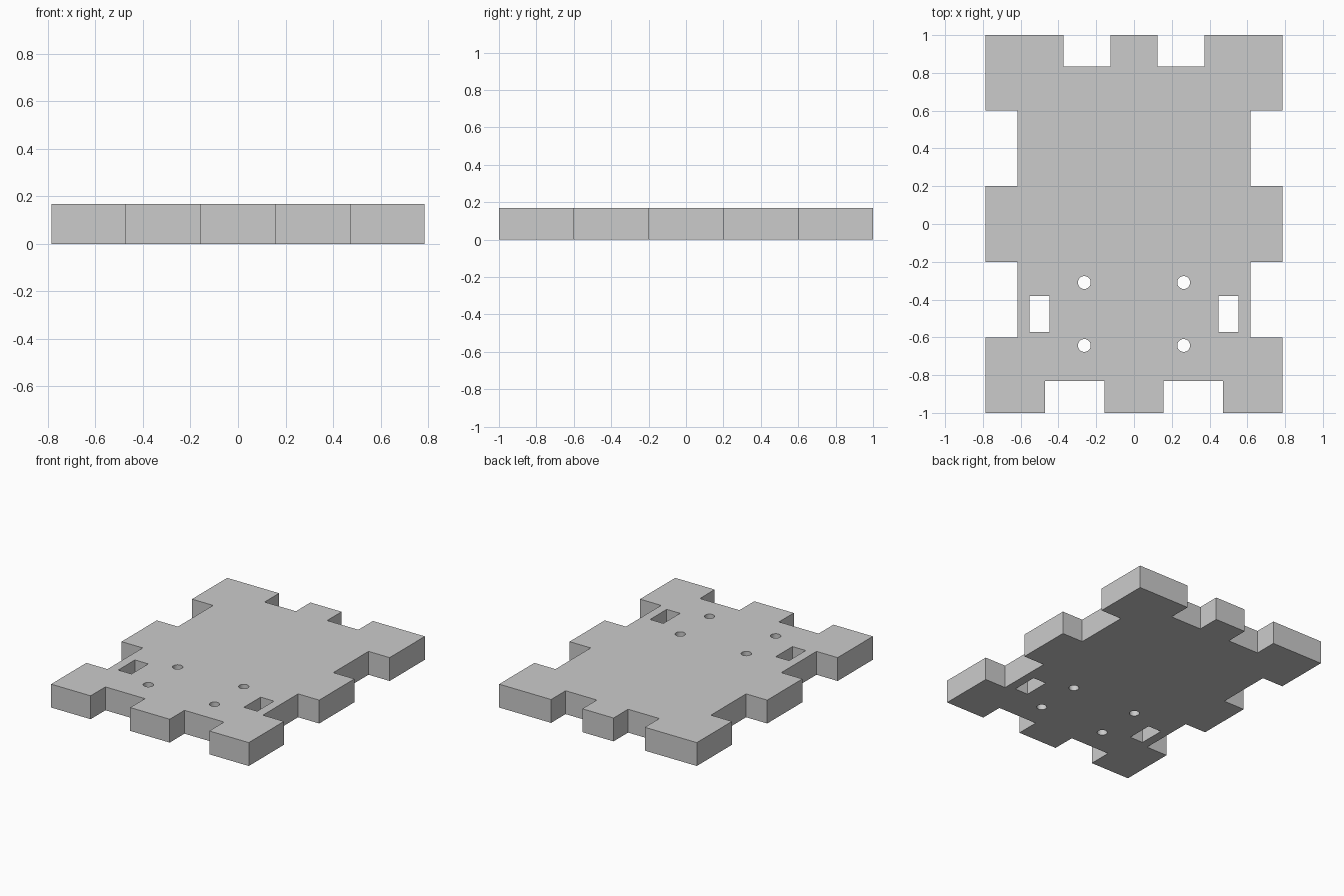
import bpy, bmesh
from math import cos, sin, pi

if "Cube" in bpy.data.objects:
    bpy.data.objects.remove(bpy.data.objects["Cube"])

T = 0.168             # plate thickness, also the depth of the finger notches
W, L = 0.786, 1.0     # half width and half length

curve = bpy.data.curves.new("finger_jointed_plate", 'CURVE')
curve.dimensions = '2D'
curve.fill_mode = 'BOTH'
curve.extrude = T / 2


def add_loop(points):
    spline = curve.splines.new('POLY')
    spline.points.add(len(points) - 1)
    for p, (x, y) in zip(spline.points, points):
        p.co = (x, y, 0, 1)
    spline.use_cyclic_u = True


# Outline: right half from front to back, then mirrored
half = [(0.157, -L), (0.157, -L + T), (0.472, -L + T), (0.472, -L),
        (W, -L), (W, -0.6), (W - T, -0.6), (W - T, -0.2),
        (W, -0.2), (W, 0.2), (W - T, 0.2), (W - T, 0.6),
        (W, 0.6), (W, L), (0.373, L), (0.373, L - T + 0.003),
        (0.124, L - T + 0.003), (0.124, L)]
add_loop(half + [(-x, y) for x, y in reversed(half)])

# Slots and screw holes on both sides
for s in (-1, 1):
    add_loop([(s * 0.447, -0.571), (s * 0.553, -0.571),
              (s * 0.553, -0.381), (s * 0.447, -0.381)])
    for y in (-0.31, -0.643):
        add_loop([(s * 0.263 + 0.034 * cos(2 * pi * i / 32),
                   y + 0.034 * sin(2 * pi * i / 32)) for i in range(32)])

# Turn the filled curve into a welded solid standing on the ground
plate = bpy.data.objects.new("finger_jointed_plate", curve)
bpy.context.collection.objects.link(plate)
bpy.context.view_layer.objects.active = plate
plate.select_set(True)
bpy.ops.object.convert(target='MESH')
plate = bpy.context.object
bm = bmesh.new()
bm.from_mesh(plate.data)
bmesh.ops.remove_doubles(bm, verts=bm.verts, dist=0.0005)
bmesh.ops.translate(bm, verts=bm.verts, vec=(0, 0, T / 2))
bmesh.ops.recalc_face_normals(bm, faces=bm.faces)
bm.to_mesh(plate.data)
bm.free()
bpy.ops.object.shade_smooth_by_angle(angle=pi / 6)
